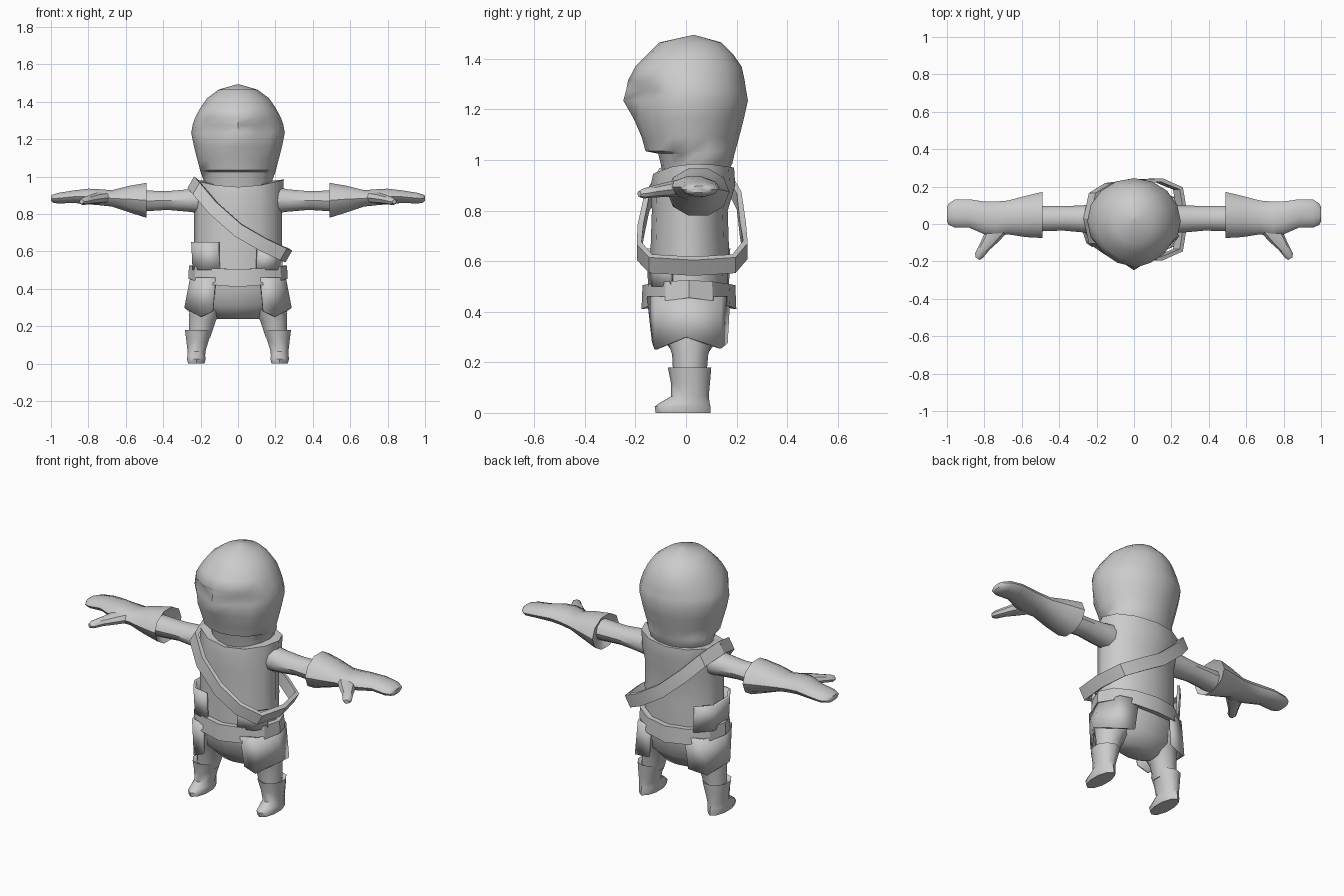
import bpy, bmesh, math
from mathutils import Vector

GREY = bpy.data.materials.new("plain_grey")
GREY.diffuse_color = (0.6, 0.6, 0.6, 1)


def make(name, verts, faces, mirror=False, thickness=0, angle=40):
    me = bpy.data.meshes.new(name)
    me.from_pydata([tuple(v) for v in verts], [], faces)
    bm = bmesh.new()
    bm.from_mesh(me)
    bmesh.ops.recalc_face_normals(bm, faces=bm.faces)
    bm.to_mesh(me)
    bm.free()
    me.materials.append(GREY)
    ob = bpy.data.objects.new(name, me)
    bpy.context.collection.objects.link(ob)
    if thickness:
        ob.modifiers.new("thickness", 'SOLIDIFY').thickness = thickness
    if mirror:
        ob.modifiers.new("mirror", 'MIRROR').use_clip = False
    bpy.ops.object.select_all(action='DESELECT')
    ob.select_set(True)
    bpy.context.view_layer.objects.active = ob
    bpy.ops.object.shade_smooth_by_angle(angle=math.radians(angle))
    return ob


def loft(name, rings, caps=(True, True), closed=True, **kw):
    """Skin a list of equal-length point rings."""
    n = len(rings[0])
    verts = [p for r in rings for p in r]
    faces = []
    for k in range(len(rings) - 1):
        for i in range(n if closed else n - 1):
            j = (i + 1) % n
            faces.append((k*n + i, k*n + j, (k+1)*n + j, (k+1)*n + i))
    if caps[0]:
        faces.append(tuple(range(n)))
    if caps[1]:
        faces.append(tuple(range(len(verts) - n, len(verts))))
    return make(name, verts, faces, **kw)


def flat_ring(z, rx, yf, yb, cx=0.0, n=12, front_dz=0.0, back_dz=0.0):
    """Horizontal oval; vertex 0 is at the front."""
    cy, ry, pts = (yf + yb) / 2, (yb - yf) / 2, []
    for i in range(n):
        a = 2 * math.pi * i / n
        c = math.cos(a)
        pts.append(Vector((cx + rx * math.sin(a), cy - ry * c,
                           z + (front_dz if c > 0 else back_dz) * c * c)))
    return pts


def arm_ring(x, y0, y1, z0, z1, n=10, slant=0.0):
    """Upright oval across the arm."""
    return [Vector((x + slant * math.cos(2*math.pi*i/n),
                    (y0+y1)/2 + (y1-y0)/2 * math.cos(2*math.pi*i/n),
                    (z0+z1)/2 + (z1-z0)/2 * math.sin(2*math.pi*i/n))) for i in range(n)]


# Hooded head: z, half width, front y, back y, nose push, eye socket depth
head = []
for z, rx, yf, yb, nose, socket in [
        (0.93, 0.17, -0.09, 0.15, 0, 0), (0.985, 0.185, -0.10, 0.183, 0, 0),
        (1.025, 0.20, -0.11, 0.192, 0, 0), (1.035, 0.203, -0.16, 0.195, 0, 0),
        (1.09, 0.217, -0.175, 0.21, 0, 0), (1.16, 0.235, -0.20, 0.228, 0.005, 0),
        (1.235, 0.25, -0.215, 0.245, 0.033, 0.015), (1.275, 0.243, -0.215, 0.238, 0.022, 0.03),
        (1.315, 0.23, -0.225, 0.232, 0.004, 0), (1.37, 0.20, -0.20, 0.22, 0, 0),
        (1.42, 0.165, -0.15, 0.185, 0, 0), (1.465, 0.105, -0.105, 0.14, 0, 0),
        (1.494, 0.005, 0.025, 0.035, 0, 0)]:
    ring = flat_ring(z, rx, yf, yb, n=16)
    ring[0].y -= nose
    for i in (1, 2, 14, 15):
        ring[i].y += socket
    head.append(ring)
loft("hooded_head", head, angle=50)

# Tunic body with a collar dipping at the front
loft("tunic", [flat_ring(0.42, 0.24, -0.14, 0.165),
               flat_ring(0.52, 0.235, -0.14, 0.165),
               flat_ring(0.65, 0.235, -0.14, 0.17),
               flat_ring(0.80, 0.235, -0.135, 0.165),
               flat_ring(0.90, 0.24, -0.14, 0.195),
               flat_ring(0.985, 0.245, -0.13, 0.19, front_dz=-0.04, back_dz=-0.015),
               flat_ring(0.975, 0.17, -0.09, 0.15, front_dz=-0.04)], angle=45)

# Trousers: hips, then mirrored legs
loft("trouser_hips", [flat_ring(0.48, 0.245, -0.145, 0.17),
                      flat_ring(0.40, 0.24, -0.14, 0.165),
                      flat_ring(0.31, 0.225, -0.11, 0.14),
                      flat_ring(0.24, 0.12, -0.05, 0.09)], angle=60)
loft("leg", [flat_ring(0.38, 0.11, -0.11, 0.14, 0.145, 10),
             flat_ring(0.29, 0.095, -0.075, 0.105, 0.17, 10),
             flat_ring(0.23, 0.075, -0.055, 0.088, 0.19, 10),
             flat_ring(0.14, 0.06, -0.05, 0.08, 0.205, 10)], mirror=True)

# Boots with a flared top and pointed toe
loft("boot", [flat_ring(0.165, 0.05, -0.04, 0.07, 0.21, 10),
              flat_ring(0.18, 0.076, -0.072, 0.10, 0.211, 10),
              flat_ring(0.12, 0.062, -0.06, 0.095, 0.217, 10),
              flat_ring(0.065, 0.05, -0.06, 0.09, 0.222, 10),
              flat_ring(0.042, 0.05, -0.10, 0.093, 0.223, 10),
              flat_ring(0.025, 0.052, -0.124, 0.097, 0.223, 10),
              flat_ring(0.0, 0.046, -0.12, 0.097, 0.223, 10)], mirror=True, angle=50)

# Sleeves
loft("sleeve", [arm_ring(0.19, -0.045, 0.105, 0.80, 0.95), arm_ring(0.27, -0.045, 0.10, 0.81, 0.935),
                arm_ring(0.38, -0.035, 0.095, 0.82, 0.925), arm_ring(0.52, -0.04, 0.095, 0.81, 0.93)],
     mirror=True)

# Gauntlets: recessed cuff mouth, hand and rounded fingertips
loft("gauntlet", [arm_ring(0.52, -0.03, 0.09, 0.81, 0.93), arm_ring(0.488, -0.075, 0.172, 0.775, 0.972),
                  arm_ring(0.58, -0.07, 0.15, 0.805, 0.955), arm_ring(0.675, -0.055, 0.125, 0.838, 0.93),
                  arm_ring(0.74, -0.07, 0.12, 0.845, 0.935), arm_ring(0.80, -0.055, 0.12, 0.85, 0.938),
                  arm_ring(0.88, -0.02, 0.132, 0.858, 0.928), arm_ring(0.96, -0.018, 0.13, 0.855, 0.915),
                  arm_ring(0.99, -0.005, 0.11, 0.86, 0.905), arm_ring(1.0, 0.015, 0.09, 0.87, 0.898)],
     mirror=True)
thumb = []
for x, y, r, z, h in [(0.71, 0.0, 0.055, 0.89, 0.035), (0.76, -0.07, 0.045, 0.884, 0.03),
                      (0.80, -0.125, 0.03, 0.876, 0.024), (0.828, -0.168, 0.025, 0.868, 0.02),
                      (0.836, -0.185, 0.014, 0.866, 0.012)]:
    thumb.append([(x + 0.85*r*math.cos(a), y + 0.5*r*math.cos(a), z + h*math.sin(a))
                  for a in (i * math.pi / 4 for i in range(8))])
loft("thumb", thumb, mirror=True)


# Belt, dipping at front and back
def belt_loop(z, grow, dip):
    return flat_ring(z, 0.262 + grow, -0.172 - grow, 0.195 + grow, front_dz=dip, back_dz=dip)


loft("belt", [belt_loop(0.46, -0.03, -0.045), belt_loop(0.455, 0.004, -0.045),
              belt_loop(0.525, 0, -0.02), belt_loop(0.525, -0.03, -0.02)],
     caps=(False, False), angle=30)

# Hip flaps wrapping round each side below the belt
top = [(0.12, -0.155), (0.215, -0.12), (0.256, 0.01), (0.215, 0.14), (0.11, 0.175)]
low = [(0.135, -0.135, 0.28), (0.20, -0.125, 0.25), (0.287, 0.0, 0.30),
       (0.235, 0.14, 0.255), (0.13, 0.165, 0.275)]
loft("hip_flap", [[(x, y, 0.46) for x, y in top], low], caps=(False, False), closed=False,
     mirror=True, thickness=0.012, angle=30)


# Belt pouches: open-topped panels wrapped on the body
def pouch(name, path, z0, z1):
    loft(name, [[(x, y, z0) for x, y in path], [(x*1.03, y*1.03, z1) for x, y in path]],
         caps=(False, False), closed=False, thickness=0.015, angle=30)


pouch("left_pouch", [(-0.10, -0.15), (-0.19, -0.13), (-0.243, -0.05), (-0.243, 0.09), (-0.17, 0.17)], 0.50, 0.65)
pouch("right_pouch", [(0.10, -0.15), (0.19, -0.125), (0.235, -0.06)], 0.50, 0.61)

# Diagonal shoulder strap: closed loop with a thick rectangular section
path = [(-0.243, 0.03, 0.963), (-0.215, -0.10, 0.93), (-0.13, -0.155, 0.83), (0.0, -0.18, 0.715),
        (0.13, -0.185, 0.64), (0.235, -0.14, 0.59), (0.262, 0.03, 0.58), (0.235, 0.19, 0.59),
        (0.13, 0.235, 0.645), (0.0, 0.225, 0.725), (-0.13, 0.21, 0.84), (-0.215, 0.16, 0.93)]
width = Vector((0.5, 0, 0.86)) * 0.036
centre = Vector((0, 0.03, 0.76))
strap = []
for p in map(Vector, path):
    out = (p - centre).normalized() * 0.012
    strap.append([p - width - out, p + width - out, p + width + out, p - width + out])
loft("shoulder_strap", strap + strap[:1], caps=(False, False), angle=30)
